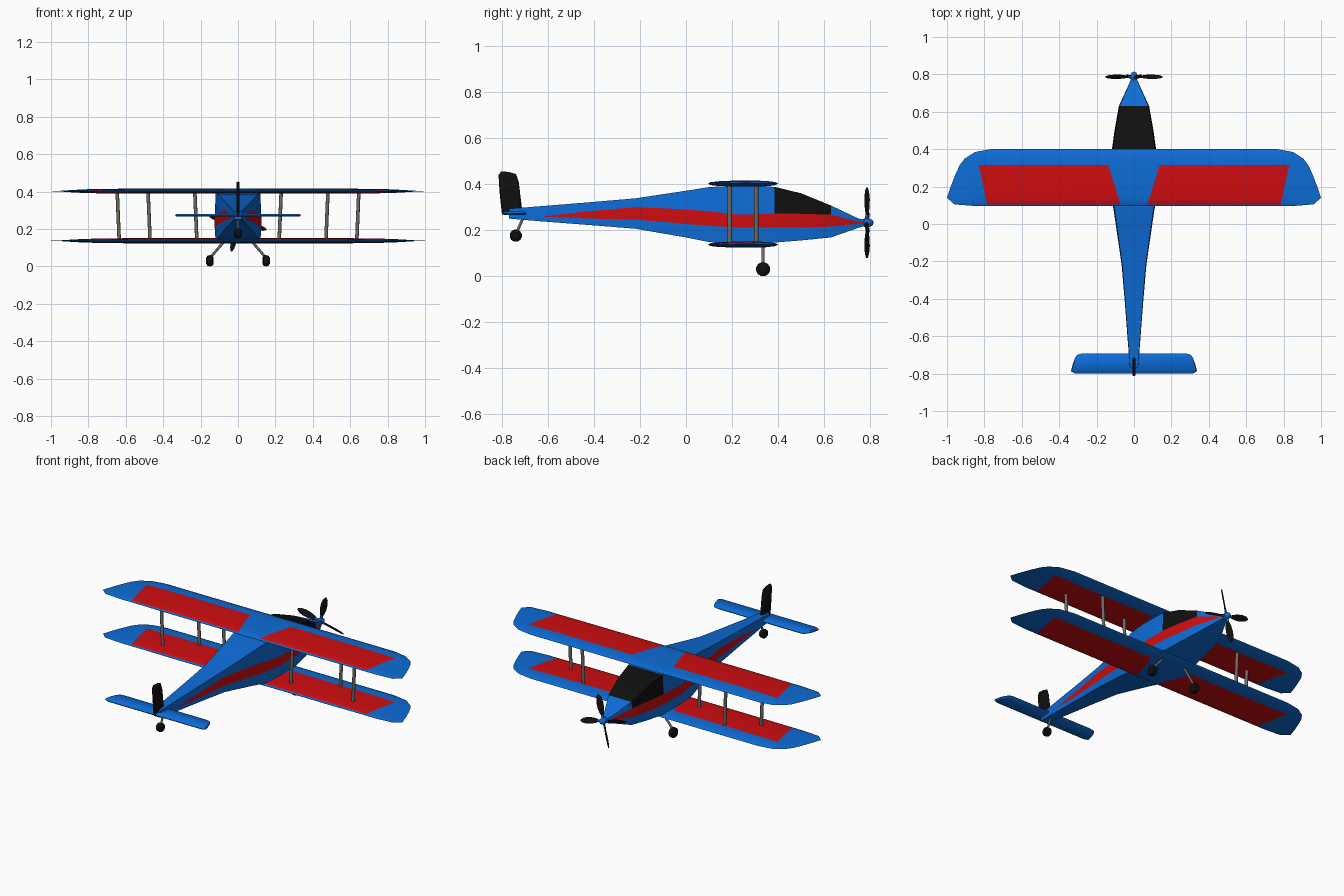
import bpy, bmesh, math
from mathutils import Vector, Matrix

if "Cube" in bpy.data.objects:
    bpy.data.objects.remove(bpy.data.objects["Cube"])


def material(name, rgb):
    m = bpy.data.materials.new(name)
    m.diffuse_color = (*rgb, 1)
    m.use_nodes = True
    m.node_tree.nodes["Principled BSDF"].inputs["Base Color"].default_value = m.diffuse_color
    return m


BLUE = material("blue", (0.004, 0.15, 0.68))
RED = material("red", (0.62, 0.004, 0.005))
BLACK = material("black", (0.005, 0.005, 0.005))
GRAY = material("gray", (0.15, 0.15, 0.14))


def finish(name, bm, mats, angle=35):
    bmesh.ops.remove_doubles(bm, verts=bm.verts, dist=0.0002)
    bmesh.ops.recalc_face_normals(bm, faces=bm.faces)
    me = bpy.data.meshes.new(name)
    bm.to_mesh(me)
    bm.free()
    for m in mats:
        me.materials.append(m)
    ob = bpy.data.objects.new(name, me)
    bpy.context.collection.objects.link(ob)
    bpy.ops.object.select_all(action='DESELECT')
    ob.select_set(True)
    bpy.context.view_layer.objects.active = ob
    bpy.ops.object.shade_smooth_by_angle(angle=math.radians(angle))
    return ob


def lerp_table(table, v):
    for (a, p), (b, q) in zip(table, table[1:]):
        if v <= b:
            return p + (q - p) * max(0, (v - a) / (b - a))
    return table[-1][1]


# Fuselage loft: y, half width, bottom, stripe low, stripe high, top
stations = [
    (-0.770, 0.022, 0.250, 0.265, 0.265, 0.293),
    (-0.630, 0.033, 0.238, 0.259, 0.259, 0.304),
    (-0.420, 0.049, 0.222, 0.250, 0.282, 0.321),
    (-0.220, 0.066, 0.206, 0.246, 0.300, 0.338),
    (0.000, 0.098, 0.168, 0.227, 0.290, 0.371),
    (0.100, 0.113, 0.148, 0.218, 0.281, 0.387),
    (0.230, 0.125, 0.140, 0.211, 0.267, 0.394),
    (0.385, 0.120, 0.146, 0.211, 0.272, 0.388),
    (0.500, 0.104, 0.155, 0.211, 0.271, 0.360),
    (0.630, 0.081, 0.168, 0.215, 0.267, 0.307),
    (0.750, 0.026, 0.210, 0.228, 0.236, 0.250),
    (0.790, 0.010, 0.222, 0.229, 0.235, 0.242),
]
bm = bmesh.new()
rings = []
for y, w, b, lo, hi, t in stations:
    half = [(w * .96, b), (w, lo), (w, hi), (w * .95, t)]
    pts = half + [(-x, z) for x, z in reversed(half)]
    rings.append([bm.verts.new((x, y, z)) for x, z in pts])
for i in range(len(rings) - 1):
    canopy = 0.38 < stations[i][0] < 0.6
    for j in range(8):
        k = (j + 1) % 8
        f = bm.faces.new((rings[i][j], rings[i][k], rings[i + 1][k], rings[i + 1][j]))
        if j in (1, 5):
            f.material_index = 1
        elif j in (2, 3, 4) and canopy:
            f.material_index = 2
bm.faces.new(rings[0])
bm.faces.new(rings[-1])
bmesh.ops.dissolve_degenerate(bm, dist=0.0001, edges=bm.edges)
finish("fuselage", bm, [BLUE, RED, BLACK])

# Wings: chord rows by span columns, red panels between slanted columns
rows = [0.096, 0.105, 0.14, 0.2, 0.26, 0.315, 0.35, 0.385, 0.401]
tip = [(0.096, 0.85), (0.105, 0.96), (0.14, 1.0), (0.2, 0.98), (0.26, 0.957),
       (0.315, 0.932), (0.35, 0.905), (0.385, 0.85), (0.401, 0.76)]
thick = [(0.096, 0), (0.105, 0.45), (0.14, 0.75), (0.2, 0.95), (0.26, 1),
         (0.315, 0.95), (0.35, 0.85), (0.385, 0.55), (0.401, 0)]


def wing(name, z0):
    bm = bmesh.new()
    for side in (1, -1):
        for top in (1, -1):
            grid = []
            for y in rows:
                t = (y - 0.105) / 0.21
                end = lerp_table(tip, y)
                a, b = 0.072 + 0.066 * t, min(0.785 + 0.045 * t, end * 0.93)
                xs = [0, a, a + (b - a) * 0.7, b, b + (end - b) * 0.5, end]
                fade = [1, 1, 1, 0.75, 0.45, 0]
                grid.append([bm.verts.new((side * x, y, z0 + top * 0.0135 * f * lerp_table(thick, y)))
                             for x, f in zip(xs, fade)])
            for r in range(len(rows) - 1):
                for c in range(5):
                    f = bm.faces.new((grid[r][c], grid[r][c + 1], grid[r + 1][c + 1], grid[r + 1][c]))
                    f.material_index = int(c in (1, 2) and 1 <= r <= 4)
    finish(name, bm, [BLUE, RED], 60)


wing("upper_wing", 0.402)
wing("lower_wing", 0.137)


# Flat tail surfaces: a full-size middle outline with shrunken faces for a soft edge
def plate(name, outline, axes, thickness, mat):
    bm = bmesh.new()
    n = len(outline)
    ca = sum(p[0] for p in outline) / n
    cb = sum(p[1] for p in outline) / n
    layers = []
    for h, s in ((-0.5, 0.006), (0, 0), (0.5, 0.006)):
        ring = []
        for a, b in outline:
            a -= math.copysign(min(s, abs(a - ca)), a - ca)
            b -= math.copysign(min(s, abs(b - cb)), b - cb)
            ring.append(bm.verts.new(axes(a, b, h * thickness)))
        layers.append(ring)
    for lo, hi in zip(layers, layers[1:]):
        for i in range(n):
            bm.faces.new((lo[i], lo[(i + 1) % n], hi[(i + 1) % n], hi[i]))
    bm.faces.new(layers[0])
    bm.faces.new(layers[-1])
    finish(name, bm, [mat], 50)


half = [(0.318, -0.798), (0.337, -0.787), (0.328, -0.75), (0.315, -0.715), (0.302, -0.698), (0.28, -0.693)]
plate("tailplane", half + [(-x, y) for x, y in reversed(half)],
      lambda a, b, h: (a, b, 0.273 + h), 0.014, BLUE)
plate("tail_fin", [(-0.80, 0.268), (-0.81, 0.36), (-0.815, 0.44), (-0.803, 0.455), (-0.77, 0.453),
                   (-0.738, 0.443), (-0.727, 0.41), (-0.71, 0.268)],
      lambda a, b, h: (h, a, b), 0.016, BLACK)


def rod(name, p, q, r):
    p, q = Vector(p), Vector(q)
    bm = bmesh.new()
    m = Matrix.Translation((p + q) / 2) @ (q - p).to_track_quat('Z', 'Y').to_matrix().to_4x4()
    bmesh.ops.create_cone(bm, cap_ends=True, segments=12, radius1=r, radius2=r,
                          depth=(q - p).length, matrix=m)
    finish(name, bm, [GRAY])


def wheel(name, loc, r, width):
    bm = bmesh.new()
    layers = []
    for x, s in ((-0.5, 0.55), (-0.32, 0.9), (0, 1), (0.32, 0.9), (0.5, 0.55)):
        layers.append([bm.verts.new((loc[0] + x * width, loc[1] + r * s * math.cos(a), loc[2] + r * s * math.sin(a)))
                       for a in (math.tau * (i + 0.5) / 12 for i in range(12))])
    for lo, hi in zip(layers, layers[1:]):
        for i in range(12):
            bm.faces.new((lo[i], lo[(i + 1) % 12], hi[(i + 1) % 12], hi[i]))
    bm.faces.new(layers[0])
    bm.faces.new(layers[-1])
    finish(name, bm, [BLACK])


# Wing struts and main landing gear on both sides
for side, label in ((1, "right"), (-1, "left")):
    for part, x, y in (("outer", 0.64, 0.19), ("middle", 0.475, 0.305), ("inner", 0.225, 0.19)):
        rod(f"{label}_{part}_strut", (side * (x - 0.005), y, 0.137), (side * (x + 0.006), y, 0.402), 0.0095)
    rod(f"{label}_gear_leg", (side * 0.055, 0.335, 0.155), (side * 0.15, 0.335, 0.045), 0.007)
    wheel(f"{label}_wheel", (side * 0.15, 0.335, 0.03), 0.031, 0.04)

# Tail wheel
rod("tail_gear_leg", (0, -0.705, 0.26), (0, -0.74, 0.18), 0.006)
wheel("tail_wheel", (0, -0.74, 0.176), 0.027, 0.04)

# Propeller hub
HUB = Vector((0, 0.787, 0.232))
bm = bmesh.new()
bmesh.ops.create_uvsphere(bm, u_segments=16, v_segments=10, radius=1,
                          matrix=Matrix.Translation(HUB) @ Matrix.Diagonal((0.02, 0.028, 0.02, 1)))
finish("propeller_hub", bm, [BLUE])

# Four pitched blades with blue roots
for n in range(4):
    ang = math.radians(77 + 90 * n)
    radial = Vector((math.cos(ang), 0, math.sin(ang)))
    tang = Vector((-math.sin(ang), 0, math.cos(ang)))
    chord = (tang - Vector((0, 0.8, 0))).normalized()
    normal = radial.cross(chord)
    bm = bmesh.new()
    layers = []
    for d, w in ((0.01, 0.008), (0.035, 0.008), (0.05, 0.013), (0.075, 0.018), (0.11, 0.019),
                 (0.14, 0.014), (0.156, 0.004)):
        th = 0.006 if d < 0.04 else 0.0035
        layers.append([bm.verts.new(HUB + radial * d + chord * w * math.cos(a) + normal * th * math.sin(a))
                       for a in (math.tau * i / 8 for i in range(8))])
    for r in range(len(layers) - 1):
        for i in range(8):
            f = bm.faces.new((layers[r][i], layers[r][(i + 1) % 8],
                              layers[r + 1][(i + 1) % 8], layers[r + 1][i]))
            f.material_index = int(r > 0)
    bm.faces.new(layers[0])
    bm.faces.new(layers[-1]).material_index = 1
    finish(f"propeller_blade_{n + 1}", bm, [BLUE, BLACK], 50)
